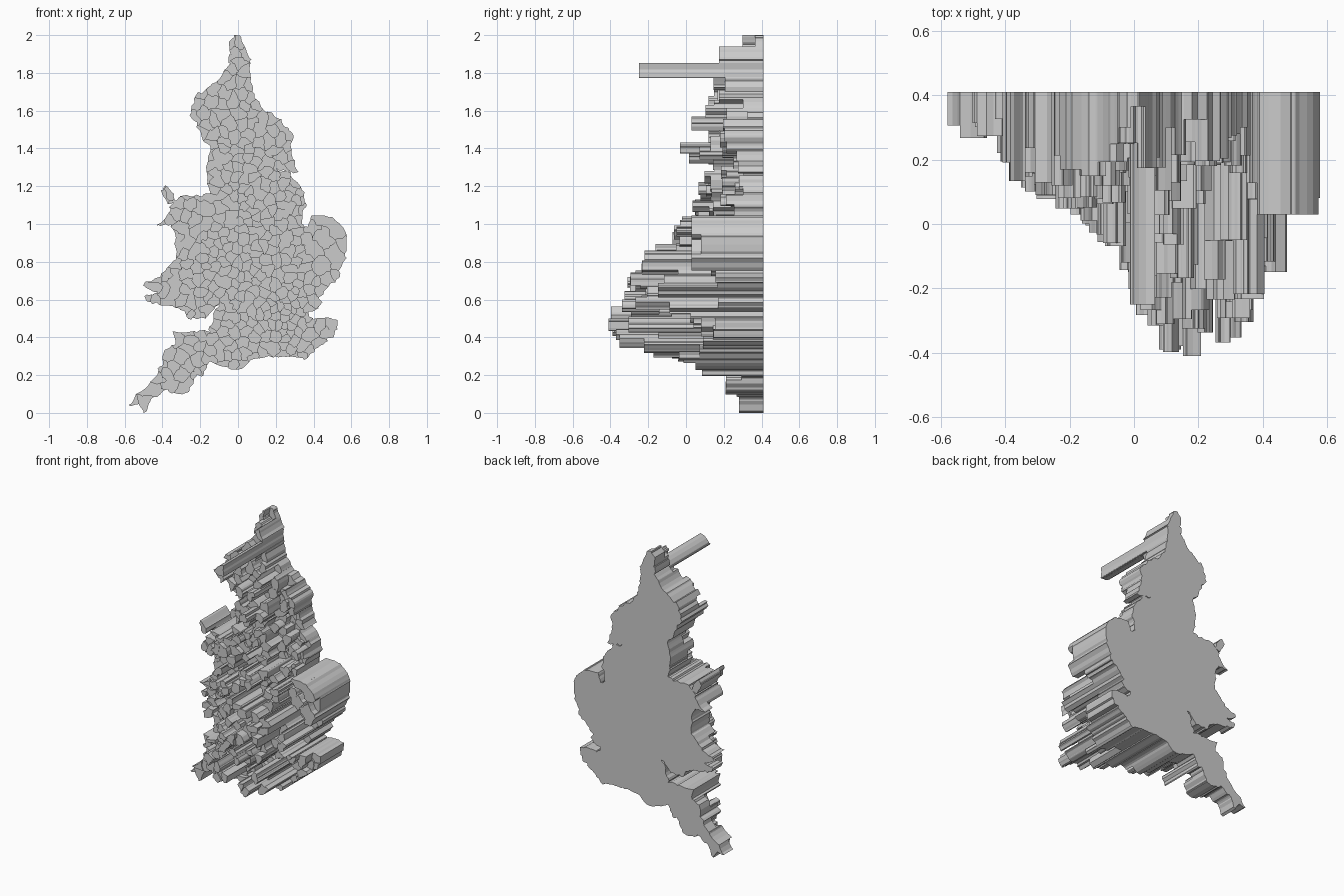
import bpy, bmesh, random
from mathutils import Vector, noise

if "Cube" in bpy.data.objects:
    bpy.data.objects.remove(bpy.data.objects["Cube"])
random.seed(11)

BACK, HALF_WIDTH, HEIGHT = 0.41, 0.58, 2.0

# Coastline as (x, z), clockwise from the northern tip
COAST = [
    (-.02, 2.01), (.02, 1.98), (.06, 1.89), (.07, 1.77), (.1, 1.66), (.13, 1.61),
    (.23, 1.55), (.29, 1.48), (.28, 1.4), (.32, 1.27), (.2, 1.29), (.27, 1.27),
    (.34, 1.2), (.36, 1.09), (.33, 1.01), (.37, .98), (.39, 1.04), (.49, 1.04),
    (.56, .98), (.58, .92), (.56, .82), (.53, .72), (.43, .61), (.44, .55),
    (.37, .53), (.39, .5), (.53, .49), (.51, .4), (.43, .36), (.35, .28),
    (.25, .3), (.09, .29), (0, .22), (-.15, .27), (-.18, .2), (-.22, .2),
    (-.27, .1), (-.38, .12), (-.46, .07), (-.5, -.01), (-.53, .05), (-.59, .04),
    (-.47, .15), (-.4, .25), (-.39, .34), (-.33, .36), (-.35, .43), (-.16, .43),
    (-.1, .57), (-.18, .5), (-.25, .5), (-.31, .56), (-.47, .58), (-.5, .61),
    (-.43, .64), (-.51, .68), (-.42, .72), (-.33, .81), (-.33, .92),
    (-.35, 1), (-.43, .99), (-.36, 1.08), (-.31, 1.15), (-.19, 1.15),
    (-.14, 1.17), (-.17, 1.23), (-.15, 1.42), (-.18, 1.43), (-.25, 1.58),
    (-.23, 1.67), (-.12, 1.75), (-.05, 1.84), (-.05, 1.95)]
ISLAND = [(-.37, 1.1), (-.41, 1.17), (-.38, 1.2), (-.34, 1.17), (-.33, 1.12)]

# Furthest-forward y reached along x and along z
REACH_X = [(-.58, .29), (-.43, .25), (-.38, .16), (-.31, .1), (-.22, .06),
           (-.1, -.02), (-.03, -.12), (.03, -.25), (.08, -.36), (.13, -.41),
           (.22, -.41), (.34, -.32), (.4, -.21), (.5, -.07), (.58, .08)]
REACH_Z = [(0, .28), (.1, .2), (.2, .1), (.29, -.02), (.34, -.25), (.39, -.38),
           (.45, -.41), (.57, -.41), (.68, -.32), (.82, -.23), (.9, -.12),
           (1, -.03), (1.12, .04), (1.27, .1), (1.33, .05), (1.41, -.05),
           (1.53, .02), (1.62, .1), (1.9, .1), (1.93, .3)]


def lookup(table, t):
    """Linear interpolation in a table of pairs."""
    for (a, u), (b, v) in zip(table, table[1:]):
        if t <= b:
            return u + (v - u) * max(0, t - a) / (b - a)
    return table[-1][1]


def inside(p, loop):
    """Even-odd point in polygon test."""
    hit = False
    for (ax, az), (bx, bz) in zip(loop, loop[1:] + loop[:1]):
        if (az > p.z) != (bz > p.z):
            if p.x < ax + (bx - ax) * (p.z - az) / (bz - az):
                hit = not hit
    return hit


def spacing(p):
    """Districts are smaller around the cities, larger in the east and west."""
    city = Vector((.27, BACK, .53))
    if (p - city).length < .13:
        return .028
    if p.x > .36 and p.z > .75:
        return .07
    if p.x < -.2 or p.z > 1.4:
        return .046
    return .038


def scatter_sites(first):
    sites = [first]
    for _ in range(8000):
        p = Vector((random.uniform(-HALF_WIDTH, HALF_WIDTH), BACK,
                    random.uniform(0, HEIGHT)))
        if not (inside(p, COAST) or inside(p, ISLAND)):
            continue
        gap = spacing(p) * random.uniform(.85, 1.25)
        if all((p - q).length > gap for q in sites):
            sites.append(p)
    return sites


def depth_of(p):
    """Distance a district stands out from the back plane."""
    y = max(lookup(REACH_X, p.x), lookup(REACH_Z, p.z))
    least = .35
    if p.x > .12 and p.z > 1.05:        # north-east coast
        y = max(y, .18)
    elif p.x < .03 and p.z > 1.2:       # north-west coast
        y = max(y, .12)
    elif p.x > .36 and p.z > .75:       # eastern bulge
        y = max(y, .03)
        least = .65
    elif p.x > .4 and p.z < .55:        # south-east corner
        y = max(y, .08)
        least = .65
    return (BACK - y) * min(1, random.uniform(least, 1.1))


def land_sheet():
    """Flat triangulated land on the back plane."""
    bm = bmesh.new()
    for loop in (COAST, ISLAND):
        bm.faces.new([bm.verts.new((x, BACK, z)) for x, z in loop])
    bm.normal_update()
    bmesh.ops.triangulate(bm, faces=bm.faces[:])
    return bm


def roughen(co):
    """Jagged border offset, the same for every district that shares the point."""
    shift = noise.noise_vector(co * 36) * .017 + noise.noise_vector(co * 90) * .007
    co.x = max(-HALF_WIDTH, min(HALF_WIDTH, co.x + shift.x))
    co.z = max(0, min(HEIGHT, co.z + shift.z))


def add_district(target, sheet, site, sites, depth):
    """Clip the land to one cell, roughen its border and extrude it."""
    bm = sheet.copy()
    near = sorted(sites, key=lambda q: (q - site).length)[1:41]
    for q in near:
        bmesh.ops.bisect_plane(bm, geom=bm.verts[:] + bm.edges[:] + bm.faces[:],
                               plane_co=(site + q) / 2, plane_no=q - site,
                               clear_outer=True)
    if bm.faces:
        bmesh.ops.dissolve_faces(bm, faces=bm.faces[:])
        bmesh.ops.subdivide_edges(bm, edges=bm.edges[:], cuts=2)
        for v in bm.verts:
            roughen(v.co)
        made = bmesh.ops.extrude_face_region(bm, geom=bm.faces[:])["geom"]
        moved = [g for g in made if isinstance(g, bmesh.types.BMVert)]
        bmesh.ops.translate(bm, verts=moved, vec=(0, -depth, 0))
        bmesh.ops.recalc_face_normals(bm, faces=bm.faces[:])
        part = bpy.data.meshes.new("part")
        bm.to_mesh(part)
        target.from_mesh(part)
        bpy.data.meshes.remove(part)
    bm.free()


# District columns, with one tall column near the northern end
peak = Vector((.03, BACK, 1.8))
sites = scatter_sites(peak)
columns = bmesh.new()
sheet = land_sheet()
for site in sites:
    depth = .66 if site is peak else depth_of(site)
    add_district(columns, sheet, site, sites, depth)
sheet.free()

mesh = bpy.data.meshes.new("district_columns")
columns.to_mesh(mesh)
columns.free()
bpy.context.collection.objects.link(bpy.data.objects.new("district_columns", mesh))
